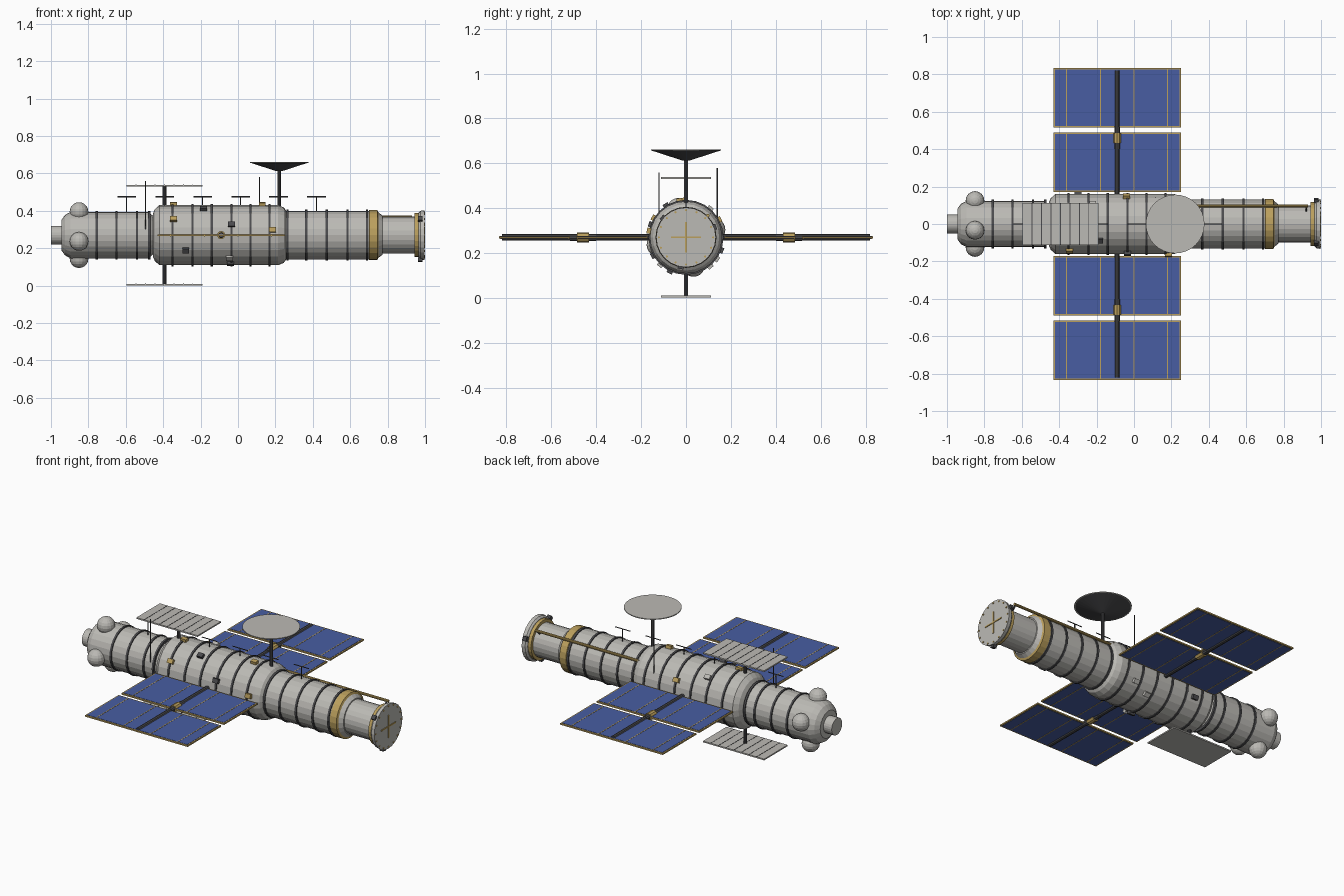
import bpy, bmesh, math
from mathutils import Vector, Matrix

cube = bpy.data.objects.get("Cube")
if cube:
    bpy.data.objects.remove(cube, do_unlink=True)

AXIS = 0.27  # height of the hull centre line


def material(name, rgb):
    m = bpy.data.materials.new(name)
    m.use_nodes = True
    m.diffuse_color = (*rgb, 1)
    m.node_tree.nodes["Principled BSDF"].inputs["Base Color"].default_value = (*rgb, 1)
    return m


GREY = material("hull grey", (0.50, 0.49, 0.46))
DARK = material("dark grey", (0.07, 0.07, 0.075))
GOLD = material("gold", (0.50, 0.35, 0.11))
BLUE = material("panel blue", (0.065, 0.11, 0.36))


def finish(name, bm, *mats):
    bmesh.ops.recalc_face_normals(bm, faces=bm.faces)
    mesh = bpy.data.meshes.new(name)
    bm.to_mesh(mesh)
    bm.free()
    for m in mats:
        mesh.materials.append(m)
    ob = bpy.data.objects.new(name, mesh)
    bpy.context.collection.objects.link(ob)
    return ob


def lathe(name, profile, *mats, sides=24, rule=None):
    """Turn (x, radius) points around the hull axis and cap both ends."""
    bm = bmesh.new()
    rings = []
    for x, r in profile:
        angles = [2 * math.pi * i / sides for i in range(sides)]
        rings.append([bm.verts.new((x, r * math.cos(a), AXIS + r * math.sin(a))) for a in angles])
    for a, b in zip(rings, rings[1:]):
        for i in range(sides):
            j = (i + 1) % sides
            bm.faces.new((a[i], a[j], b[j], b[i]))
    bm.faces.new(rings[0])
    bm.faces.new(rings[-1])
    if rule:
        for f in bm.faces:
            f.material_index = rule(f.calc_center_median().x)
    return finish(name, bm, *mats)


def tube(name, start, end, r, mat, r2=None, sides=10):
    a, b = Vector(start), Vector(end)
    turn = (b - a).to_track_quat("Z", "Y").to_matrix().to_4x4()
    bm = bmesh.new()
    bmesh.ops.create_cone(bm, cap_ends=True, segments=sides, radius1=r,
                          radius2=r if r2 is None else r2, depth=(b - a).length,
                          matrix=Matrix.Translation((a + b) / 2) @ turn)
    return finish(name, bm, mat)


def box(name, centre, size, mat, roll=0):
    bm = bmesh.new()
    bmesh.ops.create_cube(bm, matrix=Matrix.Translation(centre)
                          @ Matrix.Rotation(roll, 4, "X") @ Matrix.Diagonal((*size, 1)))
    return finish(name, bm, mat)


def around(x, r, degrees):
    a = math.radians(degrees)
    return (x, r * math.cos(a), AXIS + r * math.sin(a))


# Hull sections
lathe("aft_stub", [(-1.0, 0.05), (-0.92, 0.05)], GREY)
lathe("aft_module", [(-0.945, 0.08), (-0.925, 0.108), (-0.895, 0.124), (-0.48, 0.124),
                     (-0.46, 0.108), (-0.44, 0.09)], GREY)
lathe("main_module", [(-0.455, 0.115), (-0.445, 0.138), (-0.42, 0.161), (0.215, 0.161),
                      (0.245, 0.148), (0.265, 0.12)], GREY)
lathe("forward_module", [(0.24, 0.13), (0.7, 0.13), (0.702, 0.134), (0.745, 0.134),
                         (0.75, 0.122), (0.772, 0.105), (0.775, 0.09)], GREY, GOLD,
      rule=lambda x: int(0.7 < x < 0.748))
lathe("docking_tunnel", [(0.76, 0.099), (0.96, 0.099)], GREY)
lathe("docking_collar", [(0.945, 0.117), (0.968, 0.117)], GOLD)
lathe("docking_ring", [(0.965, 0.12), (0.975, 0.13), (0.996, 0.133)], GREY)

# Raised hoops on every section
for r, places in ((0.124, (-0.755, -0.65, -0.54, -0.475)),
                  (0.161, (-0.35, -0.243, -0.14, -0.035, 0.067, 0.168)),
                  (0.13, (0.265, 0.365, 0.475, 0.585, 0.69))):
    for x in places:
        lathe("hull_hoop", [(x - 0.006, r + 0.006), (x + 0.006, r + 0.006)], DARK)

# Docking face: cross, bolts and latches
for size in ((0.004, 0.135, 0.008), (0.004, 0.008, 0.135)):
    box("docking_cross", (0.998, 0, AXIS), size, GOLD)
for i in range(16):
    tube("ring_bolt", around(0.99, 0.121, i * 22.5), around(1.0, 0.121, i * 22.5), 0.005, GOLD, sides=6)
for a in (20, 140, 260):
    box("docking_latch", around(0.975, 0.133, a), (0.024, 0.02, 0.026), DARK, math.radians(a))

# Spherical tanks at the stern
for i in range(4):
    bm = bmesh.new()
    bmesh.ops.create_uvsphere(bm, u_segments=16, v_segments=10, radius=0.05,
                              matrix=Matrix.Translation(around(-0.85, 0.13, 15 + 90 * i)))
    finish("tank", bm, GREY)

# Solar wings, mirrored in y
PX = -0.09
for s in (-1, 1):
    for y in (0.33, 0.675):
        box("panel_frame", (PX, s * y, AXIS), (0.68, 0.318, 0.008), GOLD)
        box("panel_cells", (PX, s * y, AXIS), (0.664, 0.302, 0.011), BLUE)
        for dx in (-0.27, -0.09, 0.09, 0.27):
            box("panel_divider", (PX + dx, s * y, AXIS), (0.005, 0.31, 0.013), GOLD)
    tube("wing_mast", (PX, s * 0.14, AXIS), (PX, s * 0.82, AXIS), 0.014, DARK)
    tube("wing_hub", (PX, s * 0.432, AXIS), (PX, s * 0.486, AXIS), 0.022, GOLD)
    tube("wing_hub_sleeve", (PX, s * 0.4, AXIS), (PX, s * 0.518, AXIS), 0.016, DARK)

# Radiators above and below
for name, z, root in (("upper", 0.535, 0.4), ("lower", 0.006, 0.14)):
    box(name + "_radiator", (-0.393, 0, z), (0.405, 0.222, 0.008), GREY)
    for i in range(1, 8):
        box(name + "_radiator_slot", (-0.5955 + i * 0.0506, 0, z + 0.004), (0.004, 0.222, 0.002), DARK)
    tube(name + "_radiator_post", (-0.393, 0, root), (-0.393, 0, z), 0.01, DARK)

# Dish antenna
tube("dish_post", (0.22, 0, 0.42), (0.22, 0, 0.625), 0.01, DARK)
tube("dish_cone", (0.22, 0, 0.612), (0.22, 0, 0.658), 0.015, DARK, r2=0.157, sides=32)
tube("dish_face", (0.22, 0, 0.656), (0.22, 0, 0.661), 0.157, GREY, sides=32)

# Row of T antennas and two whips
for i in range(6):
    x = -0.595 + i * 0.203
    tube("antenna_stem", (x, 0, 0.39), (x, 0, 0.475), 0.003, DARK, sides=6)
    tube("antenna_bar", (x - 0.05, 0, 0.475), (x + 0.05, 0, 0.475), 0.003, DARK, sides=6)
tube("whip_front", (-0.495, -0.12, 0.3), (-0.495, -0.12, 0.56), 0.003, DARK, sides=6)
tube("whip_back", (0.115, 0.14, 0.33), (0.115, 0.14, 0.58), 0.003, DARK, sides=6)

# Handling boom along the back shoulder
tube("boom", (0.22, 0.097, 0.367), (0.93, 0.097, 0.367), 0.008, GOLD)
for x in (0.3, 0.72, 0.92):
    tube("boom_bracket", (x, 0.06, 0.33), (x, 0.097, 0.367), 0.005, DARK, sides=6)
box("boom_joint", (0.225, 0.097, 0.367), (0.025, 0.024, 0.024), GOLD)

# Equipment boxes: position along the hull, angle around it, colour
for x, a, mat in ((-0.345, 95, GOLD), (-0.345, 149, GOLD), (-0.185, 122, DARK),
                  (-0.035, 160, DARK), (-0.045, 227, GREY), (-0.04, 245, DARK),
                  (0.13, 100, GOLD), (0.185, 170, GOLD), (-0.28, 209, DARK),
                  (-0.04, 28, GOLD), (-0.22, 50, GREY), (0.1, -35, GREY),
                  (-0.3, -20, DARK), (0.0, -50, GREY)):
    box("equipment_box", around(x, 0.166, a), (0.036, 0.022, 0.026), mat, math.radians(a))
